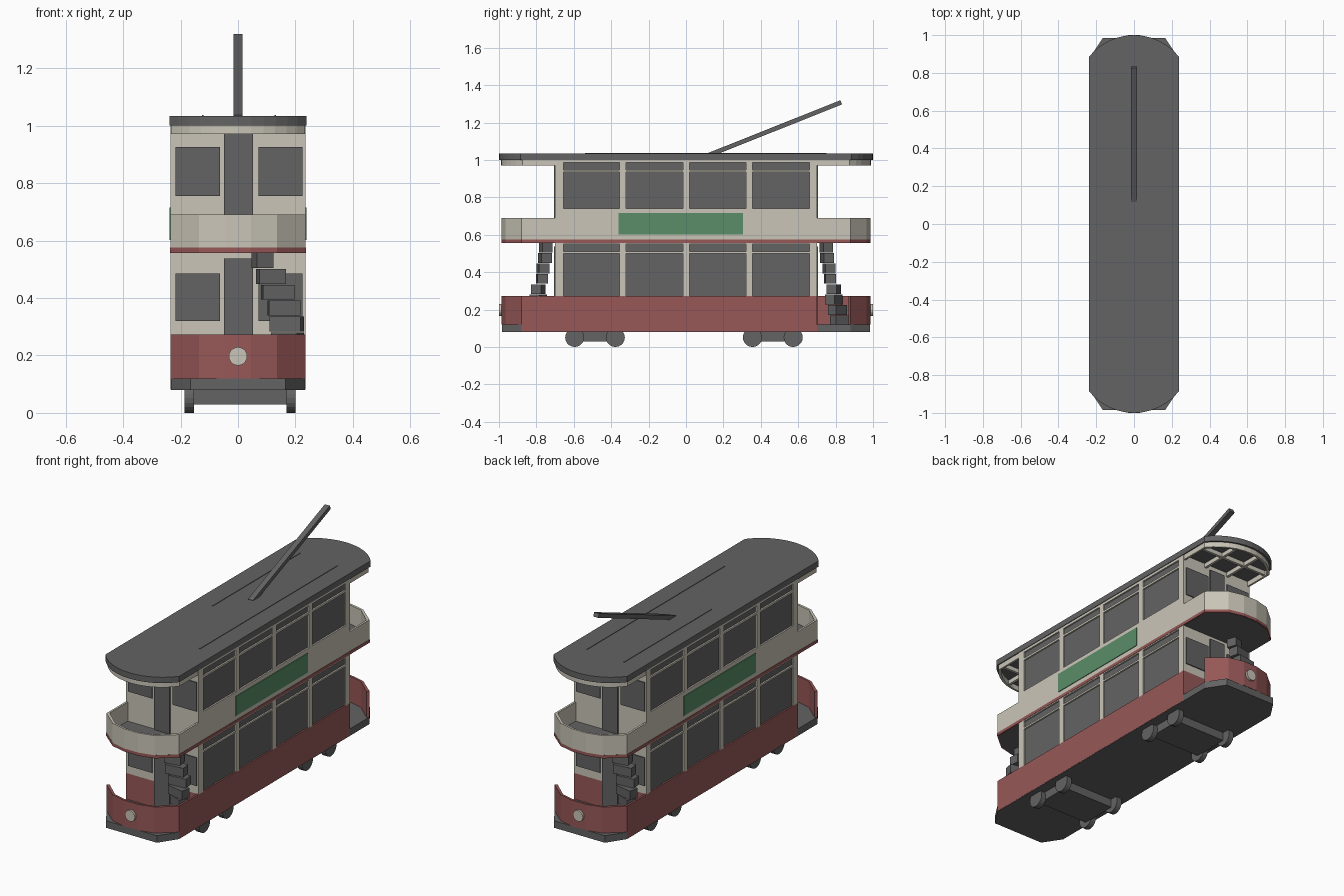
import bpy, bmesh, math
from mathutils import Matrix, Vector

if "Cube" in bpy.data.objects:
    bpy.data.objects.remove(bpy.data.objects["Cube"])


def material(name, rgb):
    m = bpy.data.materials.new(name)
    m.diffuse_color = (*rgb, 1)
    m.use_nodes = True
    m.node_tree.nodes["Principled BSDF"].inputs["Base Color"].default_value = m.diffuse_color
    return m


GREY = material("dark grey", (0.125, 0.125, 0.125))
CREAM = material("cream", (0.59, 0.56, 0.475))
RED = material("maroon", (0.31, 0.097, 0.097))
GREEN = material("green", (0.10, 0.27, 0.135))


def finish(name, bm, mat):
    bmesh.ops.recalc_face_normals(bm, faces=bm.faces)
    me = bpy.data.meshes.new(name)
    bm.to_mesh(me)
    bm.free()
    me.materials.append(mat)
    ob = bpy.data.objects.new(name, me)
    bpy.context.collection.objects.link(ob)
    return ob


def add_box(bm, x0, x1, y0, y1, z0, z1):
    size = Matrix.Diagonal((abs(x1 - x0), abs(y1 - y0), z1 - z0, 1))
    mid = Matrix.Translation(((x0 + x1) / 2, (y0 + y1) / 2, (z0 + z1) / 2))
    bmesh.ops.create_cube(bm, size=1, matrix=mid @ size)


def boxes(name, mat, *items):
    bm = bmesh.new()
    for b in items:
        add_box(bm, *b)
    return finish(name, bm, mat)


def prism(name, mat, outline, z0, z1):
    bm = bmesh.new()
    face = bm.faces.new([bm.verts.new((x, y, z0)) for x, y in outline])
    ext = bmesh.ops.extrude_face_region(bm, geom=[face], use_keep_orig=True)
    top = [v for v in ext["geom"] if isinstance(v, bmesh.types.BMVert)]
    bmesh.ops.translate(bm, verts=top, vec=(0, 0, z1 - z0))
    return finish(name, bm, mat)


def wall(name, mat, path, z0, z1):
    """Thin upright wall along a plan path, thickened inwards."""
    bm = bmesh.new()
    rings = []
    for x, y in path:
        xi, yi = x * 0.95, y + 0.012
        rings.append([bm.verts.new(p) for p in
                      ((x, y, z0), (x, y, z1), (xi, yi, z1), (xi, yi, z0))])
    for a, b in zip(rings, rings[1:]):
        for i in range(4):
            j = (i + 1) % 4
            bm.faces.new((a[i], a[j], b[j], b[i]))
    bm.faces.new(rings[0])
    bm.faces.new(rings[-1])
    return finish(name, bm, mat)


def disc(bm, r, depth, centre, axis, sides):
    rot = Vector((0, 0, 1)).rotation_difference(Vector(axis)).to_matrix().to_4x4()
    bmesh.ops.create_cone(bm, cap_ends=True, segments=sides, radius1=r, radius2=r,
                          depth=depth, matrix=Matrix.Translation(centre) @ rot)


W, L = 0.235, 0.70
POSTS = ((-0.70, -0.655), (-0.355, -0.32), (-0.015, 0.02), (0.32, 0.355), (0.66, 0.70))

# Floor plate with chamfered ends
half = [(W - 0.001, -0.88), (0.165, -0.985)]
floor = half + [(-x, y) for x, y in half[::-1]]
floor += [(-x, -y) for x, y in floor]
prism("floor_plate", GREY, floor, 0.079, 0.12)

# Saloon: dark glazed core, maroon lower panels and waist band
boxes("saloon_glazing", GREY, (-0.226, 0.226, -0.69, 0.69, 0.13, 1.0))
boxes("lower_panels", RED, (-W, W, -L, L, 0.082, 0.272))
boxes("waist_band", RED, (-0.237, 0.237, -L, L, 0.557, 0.575))

# Cream window frames on both sides
frame = []
for s in (1, -1):
    a, b = s * 0.222, s * W
    for y0, y1 in POSTS:
        frame += [(a, b, y0, y1, 0.27, 0.56), (a, b, y0, y1, 0.735, 1.0)]
    for z0, z1 in ((0.50, 0.51), (0.55, 0.56), (0.575, 0.74), (0.935, 0.947), (0.985, 1.0)):
        frame.append((a, b, -L, L, z0, z1))
boxes("side_frames", CREAM, *frame)

# Roof with rounded ends
R, C, A, N = 0.2976, 0.7024, math.radians(52.2), 12
arc = [(R * math.sin(A - 2 * A * i / N), -C - R * math.cos(A - 2 * A * i / N))
       for i in range(N + 1)]
roof = arc + [(-x, -y) for x, y in arc]
prism("roof", GREY, [(x * 1.015, y) for x, y in roof], 1.0, 1.034)
boxes("roof_strips", GREY, (-0.126, -0.12, -0.06, 0.75, 1.03, 1.037),
      (0.127, 0.133, -0.54, 0.73, 1.03, 1.037))

CURVE = [(W, -0.88), (0.135, -0.965), (0.045, -0.987),
         (-0.045, -0.987), (-0.135, -0.965), (-W, -0.88)]


# Spiral steps: x, y, width, turn in degrees, from the top down
STEPS = ((0.085, -0.75, 0.06, 20), (0.115, -0.755, 0.095, 12),
         (0.138, -0.765, 0.11, 8), (0.16, -0.77, 0.11, 5),
         (0.170, -0.79, 0.11, -12), (0.172, -0.79, 0.10, -25),
         (0.170, -0.81, 0.09, -40), (0.165, -0.82, 0.08, -55))

for end, turn in (("front", 0), ("rear", math.pi)):
    made = []

    # Bulkhead with doors and end windows
    made.append(boxes(end + "_bulkhead", CREAM, (-W, W, -L, -0.685, 0.272, 1.0)))
    panes = []
    for x0, x1 in ((-0.217, -0.062), (0.072, 0.225)):
        for z0, z1 in ((0.32, 0.485), (0.755, 0.925)):
            panes.append((x0, x1, -0.706, -0.699, z0, z1))
    for z0, z1 in ((0.12, 0.537), (0.578, 0.972)):
        panes.append((-0.048, 0.052, -0.707, -0.699, z0, z1))
    made.append(boxes(end + "_doors_and_windows", GREY, *panes))

    # Platform dash, closed on the stair side and open on the other
    made.append(wall(end + "_dash", RED, [(W, -0.69)] + CURVE, 0.12, 0.272))
    made.append(boxes(end + "_dash_skirt", RED, (0.225, W, -0.88, -0.69, 0.082, 0.125)))

    # Headlamp
    bm = bmesh.new()
    disc(bm, 0.032, 0.025, (0, -0.987, 0.197), (0, 1, 0), 20)
    made.append(finish(end + "_headlamp", bm, CREAM))

    # Upper balcony: parapet, maroon band and deck
    full = [(W, -0.69)] + CURVE + [(-W, -0.69)]
    made.append(wall(end + "_parapet", CREAM, full, 0.575, 0.69))
    made.append(wall(end + "_balcony_band", RED,
                     [(x * 1.008, y) for x, y in full], 0.557, 0.575))
    made.append(prism(end + "_balcony_deck", GREY,
                      [(x * 0.98, y + 0.006) for x, y in full], 0.556, 0.578))

    # Canopy rim and ribs under the roof overhang
    rim = [(W, -0.69)] + arc + [(-W, -0.69)]
    made.append(wall(end + "_canopy_rim", CREAM,
                     [(x * 0.99, y + (0.01 if y < -0.7 else 0)) for x, y in rim], 0.97, 1.001))
    made.append(boxes(end + "_canopy_ribs", CREAM,
                      (-0.225, 0.225, -0.85, -0.835, 0.975, 1.001),
                      (-0.085, -0.07, -0.965, -0.69, 0.975, 1.001),
                      (0.07, 0.085, -0.965, -0.69, 0.975, 1.001)))

    # Stairs
    bm = bmesh.new()
    for i, (x, y, w, deg) in enumerate(STEPS):
        bmesh.ops.create_cube(bm, size=1, matrix=(
            Matrix.Translation((x, y, 0.531 - i * 0.0555))
            @ Matrix.Rotation(math.radians(deg), 4, "Z")
            @ Matrix.Diagonal((w, 0.056, 0.052, 1))))
    made.append(finish(end + "_stairs", bm, GREY))

    # Side sign, placed once per end so it repeats half a turn round
    made.append(boxes(end + "_side_sign", GREEN, (0.233, 0.239, -0.36, 0.305, 0.602, 0.715)))

    for ob in made:
        ob.data.transform(Matrix.Rotation(turn, 4, "Z"))

# Bogies: frame box and four wheels each
for name, ya, yb in (("front_bogie", -0.595, -0.378), ("rear_bogie", 0.355, 0.573)):
    boxes(name + "_frame", GREY, (-0.158, 0.173, ya, yb, 0.03, 0.085))
    bm = bmesh.new()
    for y in (ya, yb):
        for x in (-0.17, 0.185):
            disc(bm, 0.051, 0.032, (x, y, 0.051), (1, 0, 0), 20)
    finish(name + "_wheels", bm, GREY)

# Trolley pole, a slanted bar
a, b = Vector((0, 0.12, 1.025)), Vector((0, 0.83, 1.308))
d = b - a
bm = bmesh.new()
bmesh.ops.create_cube(bm, size=1, matrix=(
    Matrix.Translation((a + b) / 2) @ Matrix.Rotation(math.atan2(d.z, d.y), 4, "X")
    @ Matrix.Diagonal((0.032, d.length, 0.024, 1))))
finish("trolley_pole", bm, GREY)
